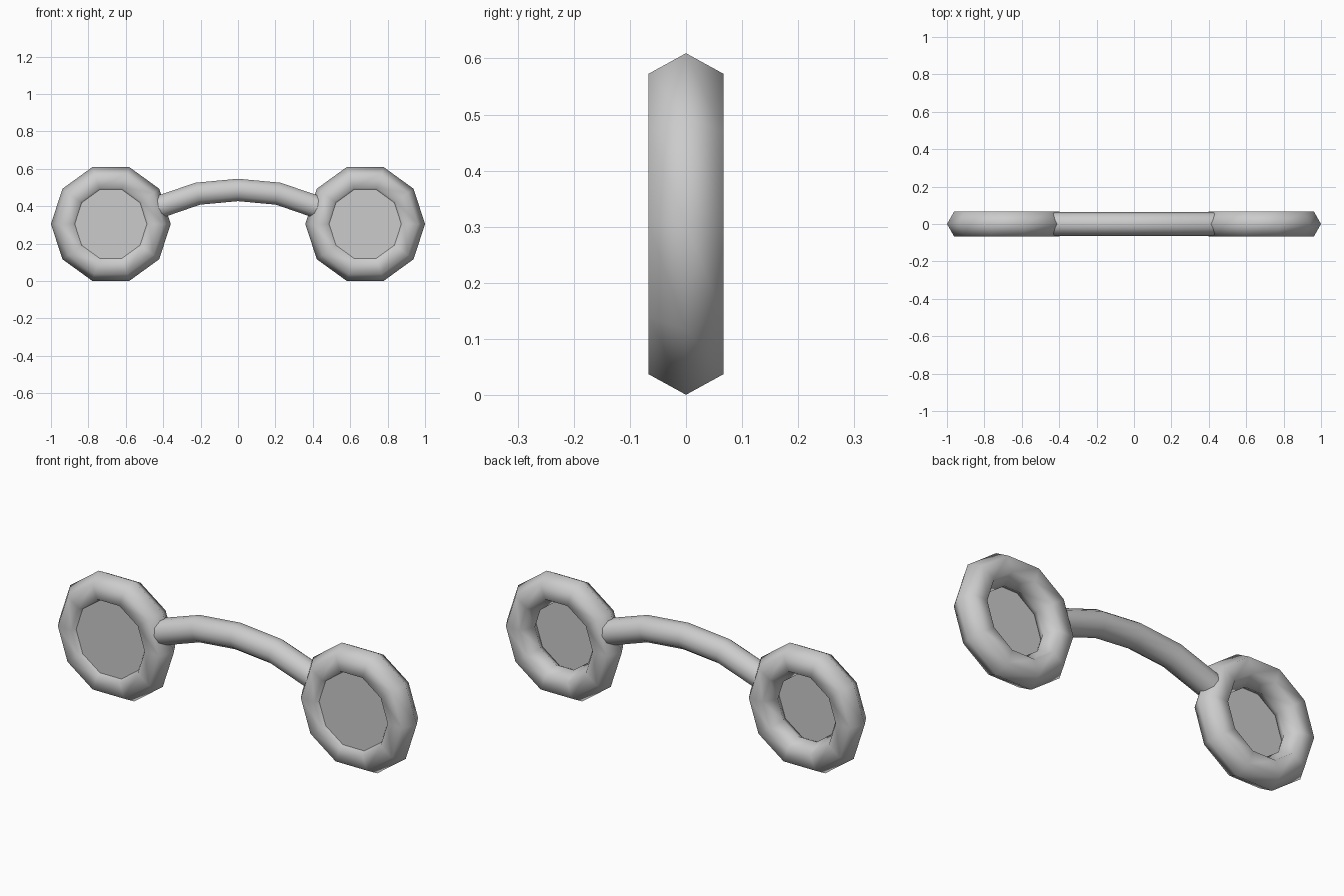
import bpy
from math import pi, radians

if "Cube" in bpy.data.objects:
    bpy.data.objects.remove(bpy.data.objects["Cube"])

CX, CZ = 0.68, 0.305


def smooth(obj):
    for p in obj.data.polygons:
        p.use_smooth = True


for side, s in (("left", -1), ("right", 1)):
    # ten-sided ring with a hexagonal section
    bpy.ops.mesh.primitive_torus_add(
        major_segments=10, minor_segments=6,
        major_radius=0.243, minor_radius=0.077,
        location=(s * CX, 0, CZ), rotation=(pi / 2, 0, 0))
    ring = bpy.context.object
    ring.name = side + "_rim"
    smooth(ring)

    # flat pane set just behind the front of the ring
    bpy.ops.mesh.primitive_circle_add(
        vertices=10, radius=0.193, fill_type='NGON',
        location=(s * CX, -0.047, CZ), rotation=(pi / 2, 0, 0))
    pane = bpy.context.object
    pane.name = side + "_lens"
    # the first vertex lies on the local y axis: turn it onto x
    for v in pane.data.vertices:
        x, y, z = v.co
        v.co = (y, -x, z)

# arched bridge tube, ends buried in the rings
curve = bpy.data.curves.new("bridge", 'CURVE')
curve.dimensions = '3D'
curve.bevel_depth = 0.063
curve.bevel_resolution = 3
curve.use_fill_caps = True
path = [(-0.44, 0.39), (-0.215, 0.467), (0, 0.487), (0.215, 0.467), (0.44, 0.39)]
spline = curve.splines.new('POLY')
spline.points.add(len(path) - 1)
for p, (x, z) in zip(spline.points, path):
    p.co = (x, 0, z, 1)
bridge = bpy.data.objects.new("bridge", curve)
bpy.context.collection.objects.link(bridge)
bpy.ops.object.select_all(action='DESELECT')
bridge.select_set(True)
bpy.context.view_layer.objects.active = bridge
bpy.ops.object.convert(target='MESH')
bpy.ops.object.shade_smooth_by_angle(angle=radians(50))
